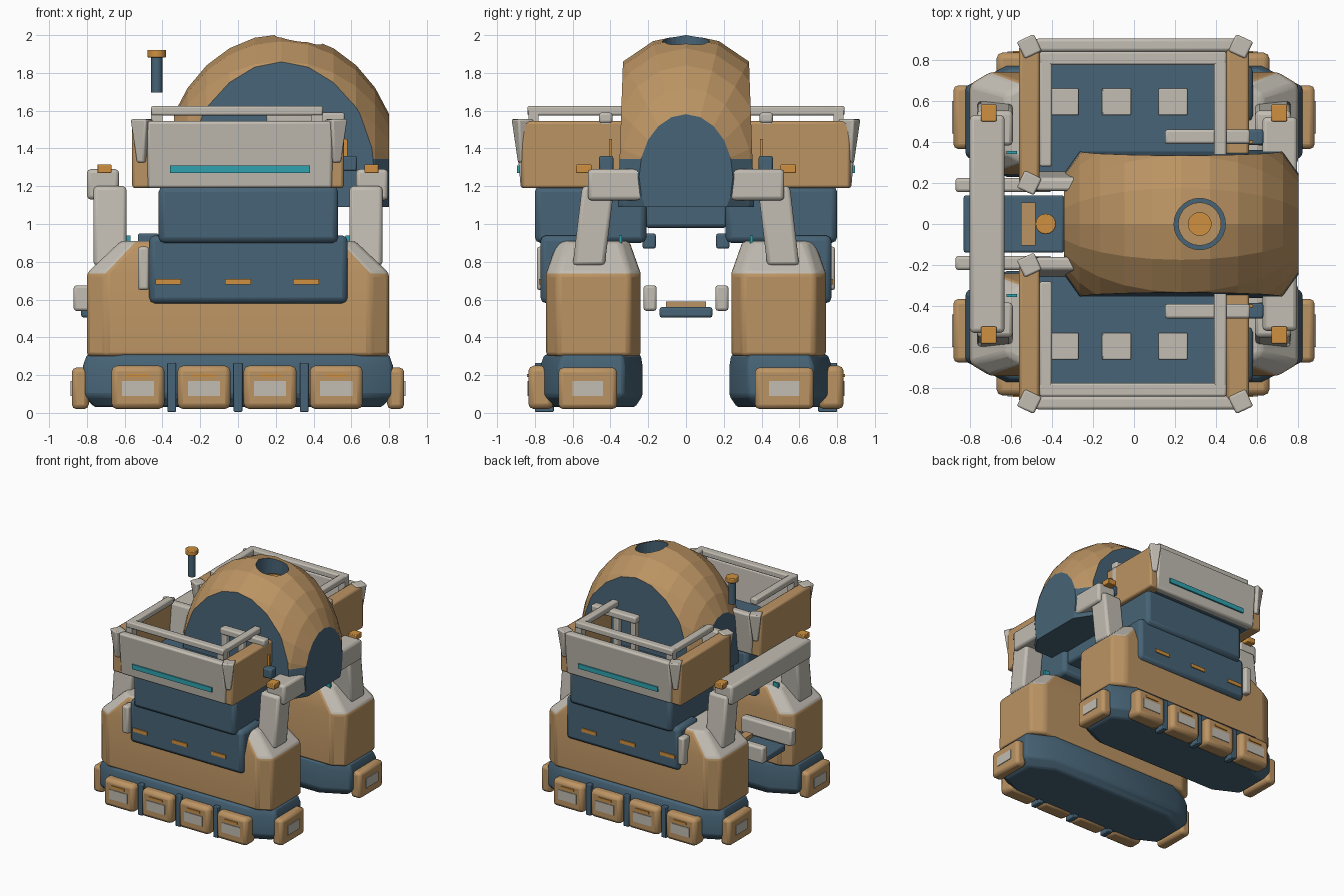
import bpy, bmesh
from math import pi, radians
from mathutils import Matrix, Vector

cube = bpy.data.objects.get("Cube")
if cube:
    bpy.data.objects.remove(cube, do_unlink=True)


def material(name, rgb):
    m = bpy.data.materials.new(name)
    m.use_nodes = True
    m.diffuse_color = (*rgb, 1)
    bsdf = next(n for n in m.node_tree.nodes if n.type == 'BSDF_PRINCIPLED')
    bsdf.inputs["Base Color"].default_value = (*rgb, 1)
    return m


TAN = material("tan", (0.50, 0.295, 0.125))
BLUE = material("slate blue", (0.062, 0.125, 0.18))
GREY = material("warm grey", (0.54, 0.51, 0.45))
ORANGE = material("orange", (0.62, 0.28, 0.05))
TEAL = material("teal", (0.03, 0.36, 0.43))
parts = []


def finish(name, bm, mats, bevel=0.0):
    bmesh.ops.recalc_face_normals(bm, faces=bm.faces)
    mesh = bpy.data.meshes.new(name)
    bm.to_mesh(mesh)
    bm.free()
    ob = bpy.data.objects.new(name, mesh)
    bpy.context.collection.objects.link(ob)
    for m in mats:
        mesh.materials.append(m)
    if bevel:
        mod = ob.modifiers.new("rounded edges", 'BEVEL')
        mod.width, mod.segments, mod.limit_method = bevel, 2, 'ANGLE'
    parts.append(ob)
    return ob


def box(name, x, y, z, mat, bevel=0.0, shift=(0, 0)):
    """Box from three (low, high) ranges; shift slides the top in x and y."""
    bm = bmesh.new()
    bmesh.ops.create_cube(bm, size=1)
    for v in bm.verts:
        top = v.co.z > 0
        v.co = Vector(r[0] + (c + 0.5) * (r[1] - r[0]) for c, r in zip(v.co, (x, y, z)))
        if top:
            v.co.x += shift[0]
            v.co.y += shift[1]
    return finish(name, bm, [mat], bevel)


def side(s, lo, hi):
    return (lo, hi) if s > 0 else (-hi, -lo)


def cone(name, loc, r1, r2, depth, mat, segments=20, turn=0.0, bevel=0.0):
    bm = bmesh.new()
    bmesh.ops.create_cone(bm, cap_ends=True, segments=segments, radius1=r1, radius2=r2, depth=depth,
                          matrix=Matrix.Translation(loc) @ Matrix.Rotation(turn, 4, 'Z'))
    return finish(name, bm, [mat], bevel)


def loft(name, rings, s, mats, rule, bevel):
    """Chamfered-rectangle rings: z, half length, inner y, outer y, chamfer x, chamfer y."""
    bm = bmesh.new()
    loops = []
    for z, h, y0, y1, cx, cy in rings:
        pts = [(h, y0 + cy), (h, y1 - cy), (h - cx, y1), (cx - h, y1),
               (-h, y1 - cy), (-h, y0 + cy), (cx - h, y0), (h - cx, y0)]
        loops.append([bm.verts.new((x, s * y, z)) for x, y in pts])
    for a, b in zip(loops, loops[1:]):
        for i in range(8):
            j = (i + 1) % 8
            bm.faces.new((a[i], a[j], b[j], b[i]))
    bm.faces.new(loops[0])
    bm.faces.new(loops[-1])
    bmesh.ops.recalc_face_normals(bm, faces=bm.faces)
    for f in bm.faces:
        f.material_index = rule(f)
    return finish(name, bm, mats, bevel)


def build_pod(s, tag):
    # Base and body
    loft(tag + "_base", [(0.03, 0.76, 0.27, 0.73, 0.2, 0.1), (0.09, 0.82, 0.23, 0.77, 0.2, 0.1),
                         (0.25, 0.82, 0.23, 0.77, 0.2, 0.1), (0.31, 0.8, 0.24, 0.75, 0.2, 0.1)],
         s, [BLUE], lambda f: 0, 0.015)
    loft(tag + "_body", [(0.3, 0.8, 0.24, 0.74, 0.1, 0.06), (0.74, 0.8, 0.24, 0.74, 0.1, 0.06),
                         (0.91, 0.62, 0.3, 0.68, 0.08, 0.05)],
         s, [TAN, GREY],
         lambda f: int(f.calc_center_median().z > 0.76 and (abs(f.normal.x) > 0.2 or f.normal.z > 0.9)), 0.02)

    # Side fenders, ribs and their trim
    for x in (-0.53, -0.18, 0.17, 0.52):
        box(tag + "_fender", (x - 0.14, x + 0.14), side(s, 0.7, 0.835), (0.02, 0.25), TAN, 0.03)
        box(tag + "_fender_plate", (x - 0.085, x + 0.085), side(s, 0.83, 0.84), (0.09, 0.17), GREY)
        box(tag + "_fender_strip", (x - 0.06, x + 0.06), side(s, 0.83, 0.842), (0.19, 0.207), ORANGE)
    for x in (-0.35, 0, 0.35):
        box(tag + "_rib", (x - 0.023, x + 0.023), side(s, 0.7, 0.8), (0.005, 0.265), BLUE, 0.006)
    for e in (1, -1):
        box(tag + "_end_fender", side(e, 0.79, 0.88), side(s, 0.365, 0.675), (0.02, 0.24), TAN, 0.025)
        box(tag + "_end_plate", side(e, 0.875, 0.886), side(s, 0.44, 0.6), (0.09, 0.17), GREY)

    # Blue side panel and upper block
    box(tag + "_side_panel", (-0.47, 0.58), side(s, 0.5, 0.77), (0.58, 0.94), BLUE, 0.03)
    box(tag + "_upper_block", (-0.42, 0.53), side(s, 0.21, 0.8), (0.9, 1.2), BLUE, 0.03)
    box(tag + "_side_handle", (-0.53, -0.47), side(s, 0.7, 0.79), (0.65, 0.88), GREY, 0.015)
    for x in (-0.37, 0, 0.36):
        box(tag + "_marker", (x - 0.068, x + 0.068), side(s, 0.765, 0.778), (0.68, 0.71), ORANGE)

    # Leaning columns, lights and inner details
    for e in (1, -1):
        box(tag + "_column", side(e, 0.59, 0.765), side(s, 0.43, 0.6), (0.78, 1.2), GREY, 0.02, (0, -0.05 * s))
        box(tag + "_light", side(e, 0.67, 0.745), side(s, 0.5, 0.582), (1.27, 1.315), ORANGE, 0.005)
        box(tag + "_teal_lamp", side(e, 0.57, 0.62), side(s, 0.34, 0.355), (0.84, 0.94), TEAL)
    box(tag + "_inner_box", (-0.53, -0.42), side(s, 0.16, 0.23), (0.87, 0.95), BLUE, 0.01)

    build_tray(s, tag)


def build_tray(s, tag):
    # Tan ends, sloped grey walls, floor
    for x in ((-0.56, -0.46), (0.45, 0.56)):
        box(tag + "_tray_end", x, side(s, 0.2, 0.87), (1.19, 1.545), TAN, 0.015)
    box(tag + "_outer_wall", (-0.48, 0.5), side(s, 0.81, 0.875), (1.19, 1.545), GREY, 0.015, (0, 0.03 * s))
    box(tag + "_inner_wall", (-0.48, 0.5), side(s, 0.2, 0.265), (1.19, 1.545), GREY, 0.015, (0, -0.04 * s))
    box(tag + "_teal_stripe", (-0.36, 0.38), side(s, 0.87, 0.895), (1.27, 1.31), TEAL)
    box(tag + "_tray_floor", (-0.47, 0.47), side(s, 0.23, 0.83), (1.19, 1.27), BLUE)
    for x in (-0.34, -0.085, 0.19):
        box(tag + "_floor_pad", (x - 0.07, x + 0.07), side(s, 0.53, 0.66), (1.26, 1.285), GREY, 0.005)
    for x in (-0.51, 0.52):
        for y in (0.865, 0.2):
            turn = radians(45 + 25 * (1 if x * (y - 0.5) * s < 0 else -1))
            cone(tag + "_corner_cap", (x, s * y, 1.44), 0.03, 0.066, 0.23, GREY, 4, turn, 0.01)

    # Rail frame on short posts
    z = (1.575, 1.625)
    box(tag + "_outer_rail", (-0.46, 0.45), side(s, 0.775, 0.84), z, GREY, 0.01)
    for x in ((-0.46, -0.4), (0.39, 0.45)):
        box(tag + "_cross_rail", x, side(s, 0.28, 0.8), z, GREY, 0.01)
        box(tag + "_rail_post", x, side(s, 0.78, 0.835), (1.3, 1.6), GREY)

    # Handrail beside the dome
    box(tag + "_handrail", (0.15, 0.565), side(s, 0.39, 0.46), (1.535, 1.59), GREY, 0.012)
    for x in (0.18, 0.34, 0.535):
        box(tag + "_handrail_post", (x - 0.025, x + 0.025), side(s, 0.4, 0.455), (1.27, 1.56), GREY, 0.008)
    box(tag + "_bracket", (0.55, 0.63), side(s, 0.385, 0.46), (1.28, 1.36), BLUE, 0.01)
    box(tag + "_bracket_lamp", (0.56, 0.58), side(s, 0.393, 0.407), (1.3, 1.45), ORANGE)


def build_dome():
    # Ellipsoid trimmed flat at the sides, ends and bottom
    bm = bmesh.new()
    shape = Matrix.Translation((0.23, 0, 1.25)) @ Matrix.Diagonal((0.635, 0.565, 0.755, 1))
    bmesh.ops.create_uvsphere(bm, u_segments=20, v_segments=14, radius=1,
                              matrix=shape @ Matrix.Rotation(pi / 2, 4, 'Y'))
    cuts = [((0.8, 0, 0), (1, 0, 0)), ((-0.34, 0, 0), (-1, 0, 0)), ((0, 0, 1.09), (0, 0, -1)),
            ((0, 0.355, 1.25), (0, 1, 0.035)), ((0, -0.355, 1.25), (0, -1, 0.035))]
    for co, no in cuts:
        geom = bm.verts[:] + bm.edges[:] + bm.faces[:]
        cut = bmesh.ops.bisect_plane(bm, geom=geom, plane_co=co, plane_no=no, clear_outer=True)["geom_cut"]
        rim = [g for g in cut if isinstance(g, bmesh.types.BMEdge)]
        for f in bmesh.ops.edgeloop_fill(bm, edges=rim)["faces"]:
            f.material_index = 1
    # Blue lower band
    bmesh.ops.bisect_plane(bm, geom=bm.verts[:] + bm.edges[:] + bm.faces[:],
                           plane_co=(0, 0, 1.345), plane_no=(0, 0, 1))
    for f in bm.faces:
        if f.calc_center_median().z < 1.345:
            f.material_index = 1
    dome = finish("dome", bm, [TAN, BLUE])

    # Round hatch recess in the roof
    cutter = cone("hatch_cutter", (0.32, 0, 1.97), 0.125, 0.125, 0.24, TAN, 28)
    parts.remove(cutter)
    cutter.hide_render = True
    cutter.data.materials.append(BLUE)
    for p in cutter.data.polygons:
        p.material_index = 1
    mod = dome.modifiers.new("hatch", 'BOOLEAN')
    mod.operation, mod.object, mod.solver = 'DIFFERENCE', cutter, 'EXACT'
    bpy.context.view_layer.objects.active = dome
    bpy.ops.object.modifier_apply(modifier=mod.name)
    bpy.data.objects.remove(cutter, do_unlink=True)
    cone("hatch_floor", (0.32, 0, 1.855), 0.105, 0.105, 0.02, TAN, 28)
    cone("hatch_button", (0.32, 0, 1.87), 0.058, 0.058, 0.03, ORANGE)


for s, tag in ((1, "back"), (-1, "front")):
    build_pod(s, tag)
build_dome()

# Crossbars and belly
box("left_crossbar", (0.625, 0.795), (-0.52, 0.52), (1.125, 1.29), GREY, 0.02)
box("right_crossbar", (-0.8, -0.63), (-0.53, 0.53), (1.13, 1.29), GREY, 0.02)
box("belly_block", (-0.3, 0.5), (-0.22, 0.22), (0.98, 1.12), BLUE, 0.02)

# Boarding step
box("step", (-0.83, -0.34), (-0.14, 0.14), (0.505, 0.56), BLUE, 0.012)
box("step_strip", (-0.55, -0.48), (-0.105, 0.105), (0.555, 0.59), TAN)
for s in (1, -1):
    box("step_rail", (-0.87, -0.4), side(s, 0.155, 0.225), (0.54, 0.675), GREY, 0.015)

# Antenna
cone("antenna_mast", (-0.43, 0, 1.79), 0.03, 0.03, 0.19, BLUE, 16)
cone("antenna_cap", (-0.43, 0, 1.902), 0.05, 0.05, 0.04, ORANGE, 16, 0, 0.005)

# Smooth rounded edges, keep flat planes crisp
bpy.ops.object.select_all(action='DESELECT')
for ob in parts:
    if ob.name != "dome":
        ob.select_set(True)
        bpy.context.view_layer.objects.active = ob
bpy.ops.object.shade_smooth_by_angle(angle=radians(30))
